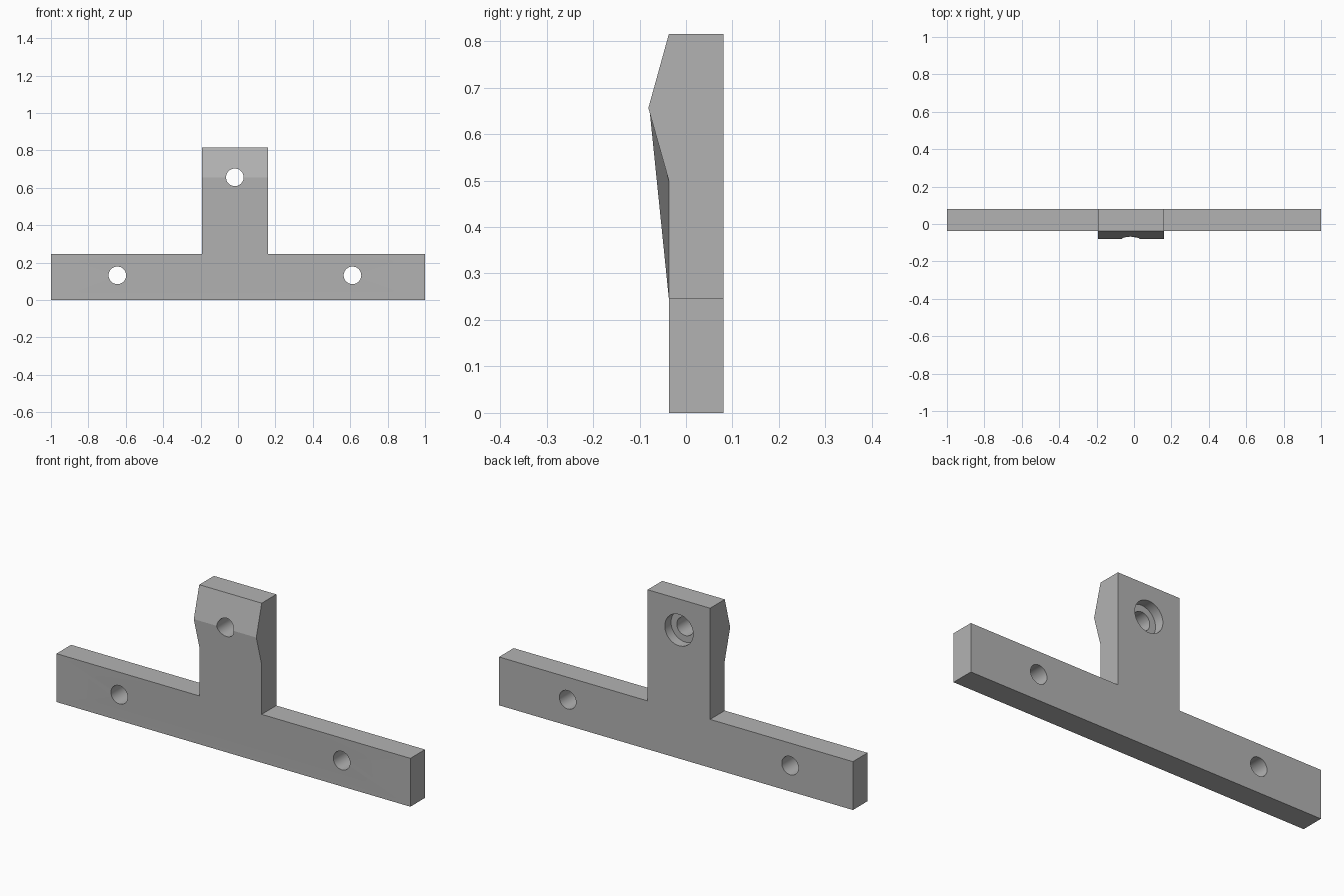
import bpy, bmesh, math
from mathutils import Matrix, Vector

cube = bpy.data.objects.get("Cube")
if cube:
    bpy.data.objects.remove(cube)

FRONT, BACK, RIDGE = -0.037, 0.081, -0.081
BAR_TOP, TOP = 0.247, 0.815
RIDGE_FOOT, RIDGE_PEAK = 0.5, 0.656
LEFT, RIGHT = 0.16, -0.193
HOLE_R, BORE_R = 0.047, 0.08

grey = bpy.data.materials.new("grey plastic")
grey.use_nodes = True
colour = (0.45, 0.45, 0.45, 1)
grey.diffuse_color = colour
grey.node_tree.nodes["Principled BSDF"].inputs["Base Color"].default_value = colour


def make_object(name, bm):
    bmesh.ops.recalc_face_normals(bm, faces=bm.faces)
    mesh = bpy.data.meshes.new(name)
    bm.to_mesh(mesh)
    bm.free()
    mesh.materials.append(grey)
    obj = bpy.data.objects.new(name, mesh)
    bpy.context.collection.objects.link(obj)
    return obj


def cutter(name, x, z, radius, y0, y1):
    """Cylinder along y, from y0 to y1."""
    bm = bmesh.new()
    bmesh.ops.create_cone(
        bm, cap_ends=True, segments=48, radius1=radius, radius2=radius, depth=y1 - y0,
        matrix=Matrix.Translation((x, (y0 + y1) / 2, z)) @ Matrix.Rotation(math.pi / 2, 4, 'X'))
    obj = make_object(name, bm)
    obj.hide_render = True
    return obj


# T-shaped plate, with extra stem points for the ridge
levels = [BAR_TOP, RIDGE_FOOT, RIDGE_PEAK, TOP]
outline = [(-1, 0), (1, 0), (1, BAR_TOP)]
outline += [(LEFT, z) for z in levels]
outline += [(RIGHT, z) for z in reversed(levels)]
outline += [(-1, BAR_TOP)]
bm = bmesh.new()
front = [bm.verts.new((x, FRONT, z)) for x, z in outline]
face = bm.faces.new(front)
back = bmesh.ops.extrude_face_region(bm, geom=[face], use_keep_orig=True)
bmesh.ops.translate(bm, vec=(0, BACK - FRONT, 0),
                    verts=[v for v in back["geom"] if isinstance(v, bmesh.types.BMVert)])

# Pointed ridge across the front of the stem
for z in (RIDGE_FOOT, RIDGE_PEAK):
    pair = [v for v in front if abs(v.co.z - z) < 1e-4]
    bmesh.ops.connect_verts(bm, verts=pair)
for v in front:
    if abs(v.co.z - RIDGE_PEAK) < 1e-4:
        v.co.y = RIDGE
bmesh.ops.dissolve_limit(bm, angle_limit=0.01, verts=bm.verts, edges=bm.edges)
bracket = make_object("t_bracket", bm)

# Screw holes, and the counterbore behind the stem hole
cutters = [
    cutter("right_hole_cutter", -0.645, 0.132, HOLE_R, -0.2, 0.2),
    cutter("left_hole_cutter", 0.612, 0.132, HOLE_R, -0.2, 0.2),
    cutter("stem_hole_cutter", -0.017, RIDGE_PEAK, HOLE_R, -0.2, 0.2),
    cutter("counterbore_cutter", -0.017, RIDGE_PEAK, BORE_R, BACK - 0.05, 0.2),
]
bpy.ops.object.select_all(action='DESELECT')
bracket.select_set(True)
bpy.context.view_layer.objects.active = bracket
for c in cutters:
    mod = bracket.modifiers.new(c.name, 'BOOLEAN')
    mod.operation = 'DIFFERENCE'
    mod.solver = 'EXACT'
    mod.object = c
    bpy.ops.object.modifier_apply(modifier=mod.name)
    bpy.data.objects.remove(c)

bpy.ops.object.shade_smooth_by_angle(angle=math.radians(12))
